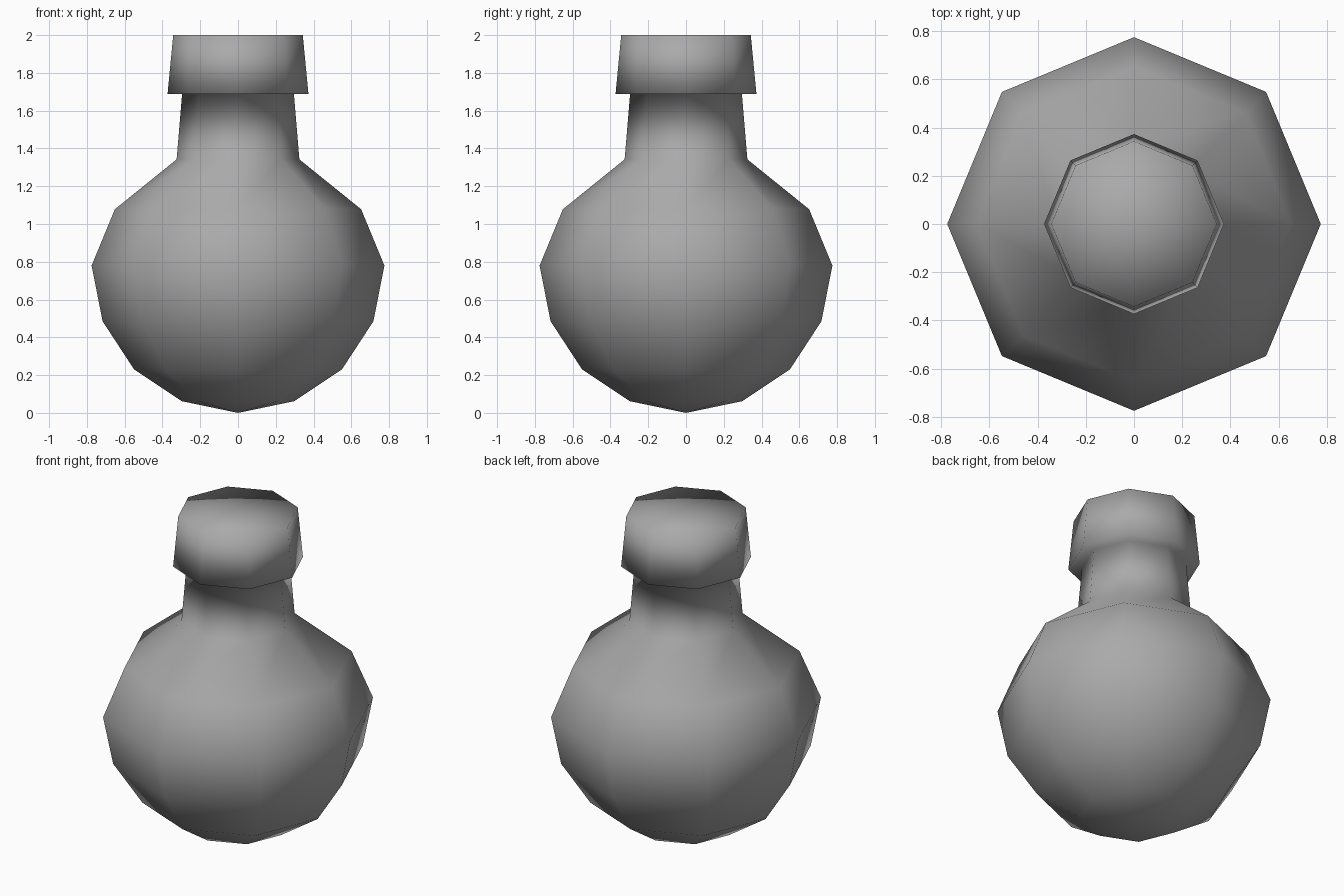
import bpy
import bmesh
from math import cos, sin, tau

cube = bpy.data.objects.get("Cube")
if cube:
    bpy.data.objects.remove(cube, do_unlink=True)

SIDES = 8

# One neutral grey for the whole flask
grey = bpy.data.materials.new("neutral grey")
grey.use_nodes = True
colour = (0.4, 0.4, 0.4, 1)
grey.diffuse_color = colour
grey.node_tree.nodes["Principled BSDF"].inputs["Base Color"].default_value = colour

# Profile (radius, height) of each section, from the base upwards
bulb = [(0.298, 0.062), (0.55, 0.23), (0.717, 0.485), (0.775, 0.78), (0.652, 1.078)]
neck = [(0.325, 1.342), (0.296, 1.688)]
collar = [(0.373, 1.688), (0.343, 2.0)]


def lathe(name, profile, bottom, top):
    """Turn a profile into a closed solid with a pole at each end."""
    bm = bmesh.new()
    rings = [[bm.verts.new((r * cos(tau * i / SIDES), r * sin(tau * i / SIDES), z))
              for i in range(SIDES)] for r, z in profile]
    low = bm.verts.new((0, 0, bottom))
    high = bm.verts.new((0, 0, top))
    for i in range(SIDES):
        j = (i + 1) % SIDES
        bm.faces.new((low, rings[0][j], rings[0][i]))
        bm.faces.new((high, rings[-1][i], rings[-1][j]))
        for a, b in zip(rings, rings[1:]):
            bm.faces.new((a[i], a[j], b[j], b[i]))
    # Soft shading flows over every edge, rim included
    for face in bm.faces:
        face.smooth = True
    mesh = bpy.data.meshes.new(name)
    bm.to_mesh(mesh)
    bm.free()
    mesh.materials.append(grey)
    obj = bpy.data.objects.new(name, mesh)
    bpy.context.collection.objects.link(obj)
    return obj


# Round bulb, narrow neck and stopper collar as one continuous skin
lathe("flask", bulb + neck + collar, 0.0, 2.0)
